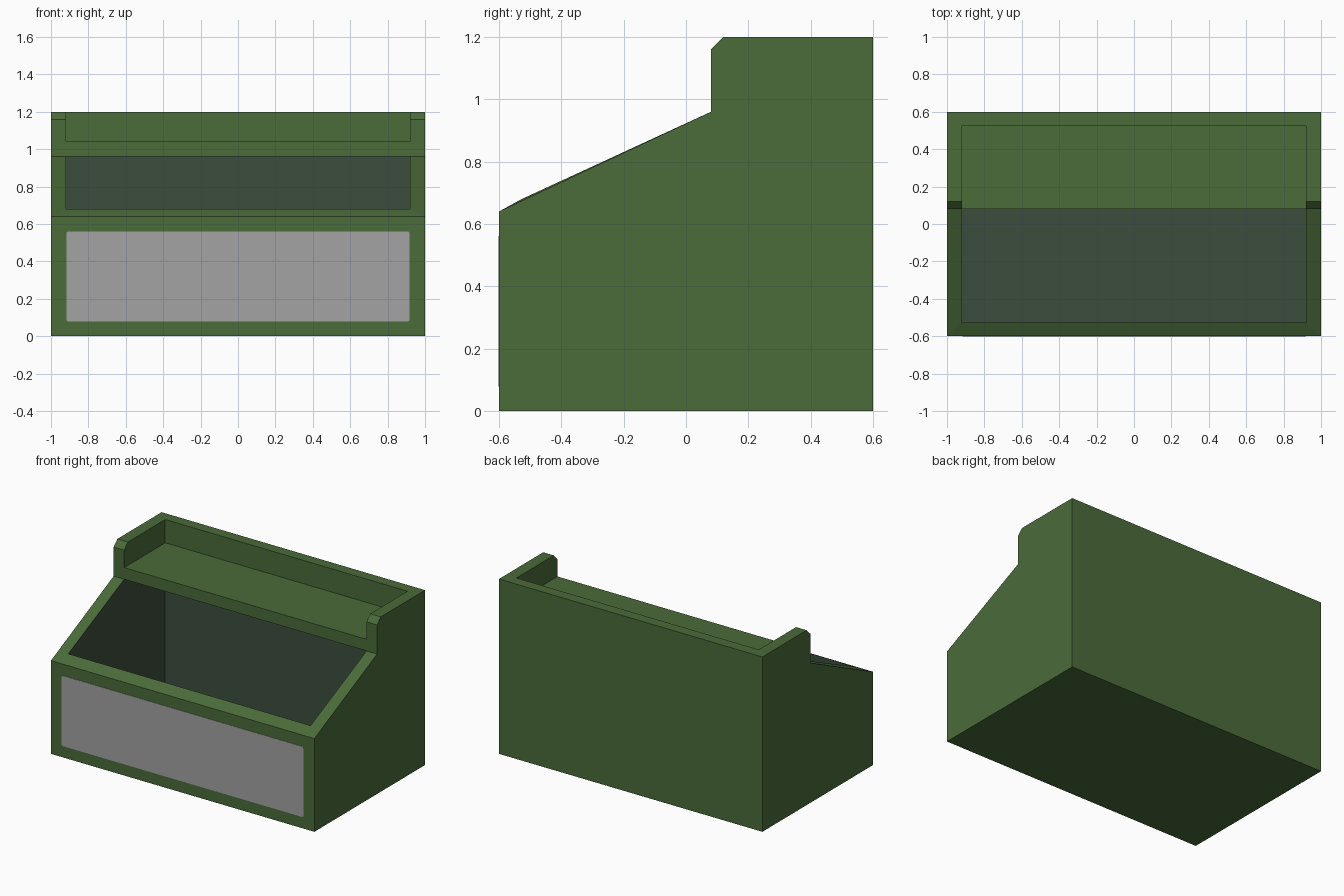
import bpy, bmesh

if "Cube" in bpy.data.objects:
    bpy.data.objects.remove(bpy.data.objects["Cube"])

def material(name, rgb):
    m = bpy.data.materials.new(name)
    m.diffuse_color = (*rgb, 1)
    m.use_nodes = True
    m.node_tree.nodes["Principled BSDF"].inputs["Base Color"].default_value = m.diffuse_color
    return m

green = material("green_paint", (0.069, 0.147, 0.042))
dark = material("dark_interior", (0.045, 0.076, 0.047))
grey = material("grey_panel", (0.366, 0.366, 0.366))

def make_object(name, bm, mats):
    bmesh.ops.remove_doubles(bm, verts=bm.verts, dist=1e-5)
    bmesh.ops.recalc_face_normals(bm, faces=bm.faces)
    me = bpy.data.meshes.new(name)
    bm.to_mesh(me)
    bm.free()
    for m in mats:
        me.materials.append(m)
    ob = bpy.data.objects.new(name, me)
    bpy.context.collection.objects.link(ob)
    return ob

W, I = 1.0, 0.92               # outer and inner half widths
FY, BY = -0.527, 0.525         # inner front and back walls
bm = bmesh.new()

def face(points, mat=0):
    f = bm.faces.new([bm.verts.new(p) for p in points])
    f.material_index = mat

def span(a, b, mat=0):
    """Strip across the whole width between two (half width, y, z) edges."""
    face([(-a[0], *a[1:]), a, b, (-b[0], *b[1:])], mat)

def both(points, mat=0):
    """Same polygon on the right and left side."""
    for s in (1, -1):
        face([(s * x, y, z) for x, y, z in points], mat)

# Outer shell: bottom, front, back, side cheeks
span((W, -.6, 0), (W, .6, 0))
span((W, -.6, 0), (W, -.6, .64))
span((W, .6, 0), (W, .6, 1.2))
both([(W, y, z) for y, z in [(-.6, 0), (.6, 0), (.6, 1.2), (.12, 1.2),
                             (.08, 1.16), (.08, .96), (-.6, .64)]])

# Rims: front lip, back rim, shelf fascia
span((W, -.6, .64), (I, FY, .68))
span((W, .6, 1.2), (I, BY, 1.2))
span((I, .08, .96), (I, .08, 1.04))

# Side rims: slope, upright, chamfer, top
both([(W, -.6, .64), (W, .08, .96), (I, .08, .96), (I, FY, .68)])
both([(W, .08, .96), (W, .08, 1.16), (I, .08, 1.16), (I, .08, 1.04), (I, .08, .96)])
both([(W, .08, 1.16), (W, .12, 1.2), (I, .12, 1.2), (I, .08, 1.16)])
both([(W, .12, 1.2), (W, .6, 1.2), (I, BY, 1.2), (I, .12, 1.2)])

# Tray on top
span((I, .08, 1.04), (I, BY, 1.04))
span((I, BY, 1.04), (I, BY, 1.2))
both([(I, y, z) for y, z in [(.08, 1.04), (BY, 1.04), (BY, 1.2), (.12, 1.2), (.08, 1.16)]])

# Dark interior of the bin
inner = [(FY, .68), (FY, .08), (BY, .08), (BY, .96), (.08, .96)]
for p, q in zip(inner, inner[1:]):
    span((I, *p), (I, *q), 1)
both([(I, y, z) for y, z in inner], 1)
make_object("counter_body", bm, [green, dark])

# Front panel: thin plate with slightly clipped corners
bm = bmesh.new()
x, lo, hi, c = 0.918, 0.078, 0.561, 0.008
ring = [(-x + c, lo), (x - c, lo), (x, lo + c), (x, hi - c),
        (x - c, hi), (-x + c, hi), (-x, hi - c), (-x, lo + c)]
f = bm.faces.new([bm.verts.new((px, -.599, pz)) for px, pz in ring])
ext = bmesh.ops.extrude_face_region(bm, geom=[f], use_keep_orig=True)
for v in ext["geom"]:
    if isinstance(v, bmesh.types.BMVert):
        v.co.y = -.602
make_object("front_panel", bm, [grey])
